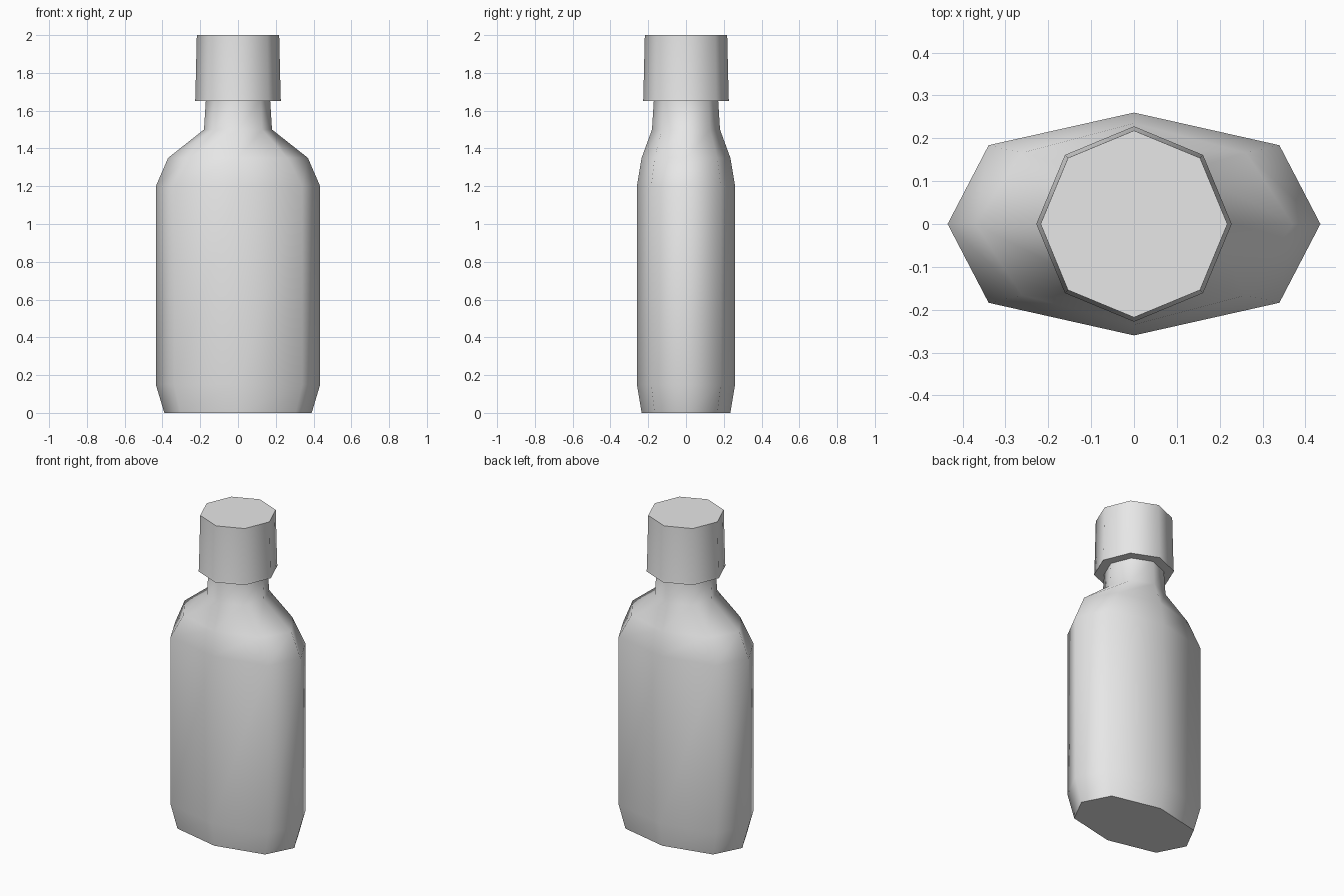
import bpy, bmesh, math

if "Cube" in bpy.data.objects:
    bpy.data.objects.remove(bpy.data.objects["Cube"], do_unlink=True)

grey = bpy.data.materials.new("light grey")
grey.use_nodes = True
grey.diffuse_color = (0.8, 0.8, 0.8, 1)
grey.node_tree.nodes["Principled BSDF"].inputs["Base Color"].default_value = (0.8, 0.8, 0.8, 1)

ROUND = 0.707


def eight_sided(rx, ry, cx, cy):
    """Corners of an octagon; cx and cy place its diagonal corners."""
    return [(rx, 0), (rx * cx, ry * cy), (0, ry), (-rx * cx, ry * cy),
            (-rx, 0), (-rx * cx, -ry * cy), (0, -ry), (rx * cx, -ry * cy)]


def loft(name, sections):
    """Skin a stack of octagons (z, rx, ry, corner x factor) and cap both ends."""
    bm = bmesh.new()
    rings = [[bm.verts.new((x, y, z)) for x, y in eight_sided(rx, ry, cx, ROUND)]
             for z, rx, ry, cx in sections]
    for low, high in zip(rings, rings[1:]):
        for i in range(8):
            j = (i + 1) % 8
            bm.faces.new((low[i], low[j], high[j], high[i]))
    bm.faces.new(rings[0][::-1])
    bm.faces.new(rings[-1])
    bmesh.ops.recalc_face_normals(bm, faces=bm.faces)
    mesh = bpy.data.meshes.new(name)
    bm.to_mesh(mesh)
    bm.free()
    mesh.materials.append(grey)
    obj = bpy.data.objects.new(name, mesh)
    bpy.context.collection.objects.link(obj)
    bpy.ops.object.select_all(action="DESELECT")
    obj.select_set(True)
    bpy.context.view_layer.objects.active = obj
    bpy.ops.object.shade_smooth_by_angle(angle=math.radians(60))
    return obj


# Flattened body with chamfered base, sloping shoulders and round neck
loft("bottle_body", [
    (0.00, 0.39, 0.235, 0.78),
    (0.15, 0.435, 0.26, 0.78),
    (1.20, 0.435, 0.26, 0.78),
    (1.35, 0.37, 0.235, ROUND),
    (1.50, 0.18, 0.18, ROUND),
    (1.66, 0.17, 0.17, ROUND),
])

# Tapered screw cap with a thin lip
loft("cap", [
    (1.65, 0.228, 0.228, ROUND),
    (1.665, 0.226, 0.226, ROUND),
    (2.00, 0.218, 0.218, ROUND),
])
